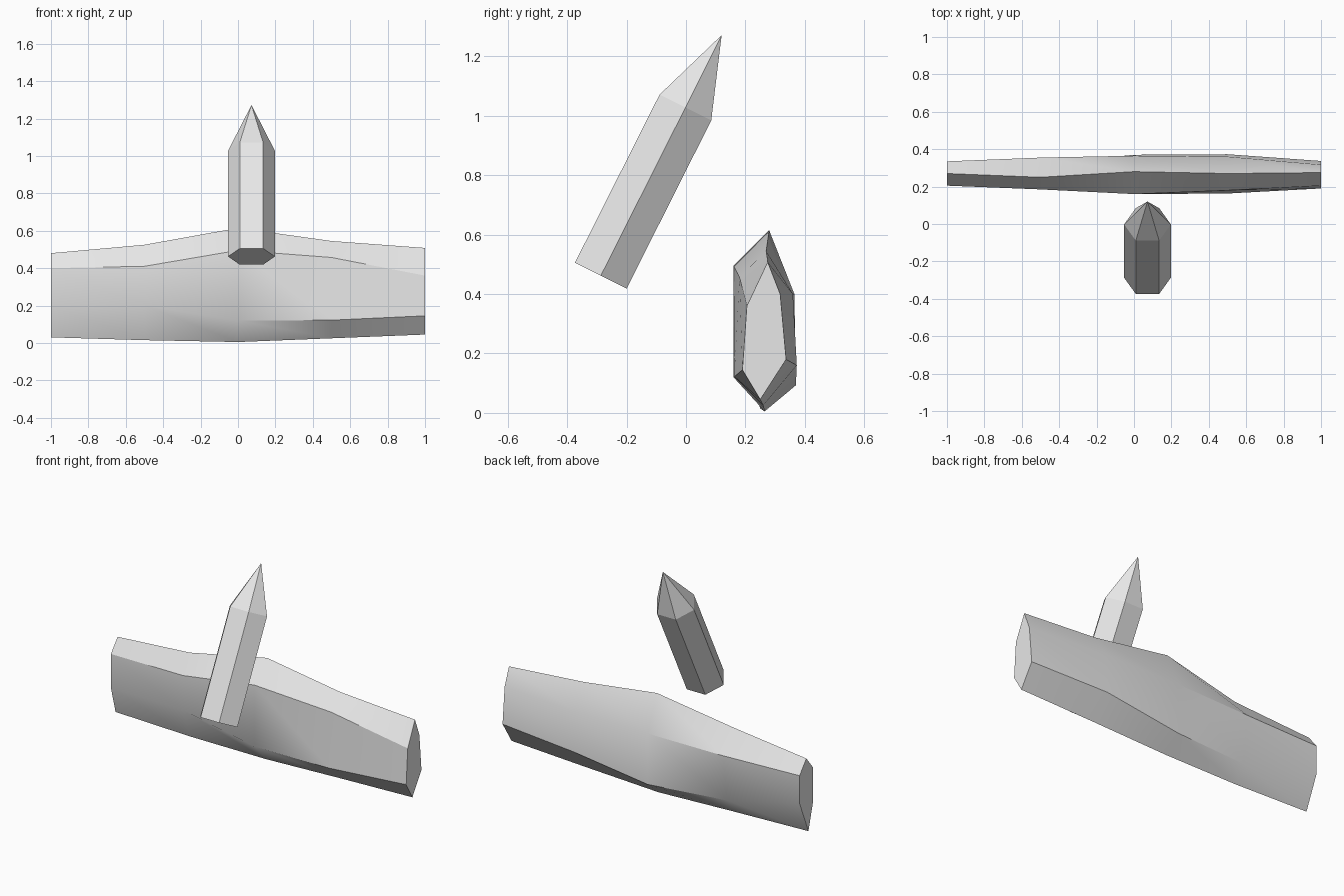
import bpy, bmesh, math
from mathutils import Vector

if "Cube" in bpy.data.objects:
    bpy.data.objects.remove(bpy.data.objects["Cube"])

stone = bpy.data.materials.new("light_grey_stone")
stone.diffuse_color = (0.8, 0.8, 0.8, 1)
stone.use_nodes = True
stone.node_tree.nodes["Principled BSDF"].inputs["Base Color"].default_value = stone.diffuse_color


def loft(name, rings, tip=None):
    """Skin rings of equal size, cap the ends or close to a tip point."""
    bm = bmesh.new()
    loops = [[bm.verts.new(p) for p in ring] for ring in rings]
    n = len(loops[0])
    for a, b in zip(loops, loops[1:]):
        for i in range(n):
            j = (i + 1) % n
            bm.faces.new((a[i], a[j], b[j], b[i]))
    bm.faces.new(loops[0])
    if tip:
        apex = bm.verts.new(tip)
        for i in range(n):
            bm.faces.new((loops[-1][i], loops[-1][(i + 1) % n], apex))
    else:
        bm.faces.new(loops[-1])
    bmesh.ops.recalc_face_normals(bm, faces=bm.faces)
    mesh = bpy.data.meshes.new(name)
    bm.to_mesh(mesh)
    bm.free()
    mesh.materials.append(stone)
    obj = bpy.data.objects.new(name, mesh)
    bpy.context.collection.objects.link(obj)
    return obj


# Long irregular beam: six (y, z) points per station, from the top ridge round the front
sections = {
    -1.0: [(.27, .48), (.205, .40), (.205, .195), (.25, .03), (.335, .23), (.335, .40)],
    -0.5: [(.25, .525), (.185, .41), (.185, .20), (.25, .015), (.32, .11), (.355, .395)],
    0.0: [(.28, .615), (.16, .495), (.16, .12), (.265, .005), (.37, .093), (.365, .40)],
    0.5: [(.27, .545), (.18, .457), (.163, .122), (.26, .025), (.373, .16), (.36, .40)],
    1.0: [(.275, .508), (.205, .36), (.19, .145), (.25, .045), (.337, .18), (.317, .40)],
}
beam = loft("beam", [[(x, y, z) for y, z in pts] for x, pts in sections.items()])
bpy.context.view_layer.objects.active = beam
beam.select_set(True)
bpy.ops.object.shade_smooth_by_angle(angle=math.radians(30))

# Leaning six-sided shard with a pointed end
base = Vector((.072, -.287, .462))
shoulder = Vector((.072, -.002, 1.028))
tip = Vector((.072, .12, 1.272))
across = Vector((0, .087, -.0435))
side = Vector((.125, 0, 0))


def hexagon(centre):
    return [centre + side * math.cos(math.radians(60 * k))
            + across * (math.sin(math.radians(60 * k)) / math.sin(math.radians(60)))
            for k in range(6)]


loft("shard", [hexagon(base), hexagon(shoulder)], tip)
